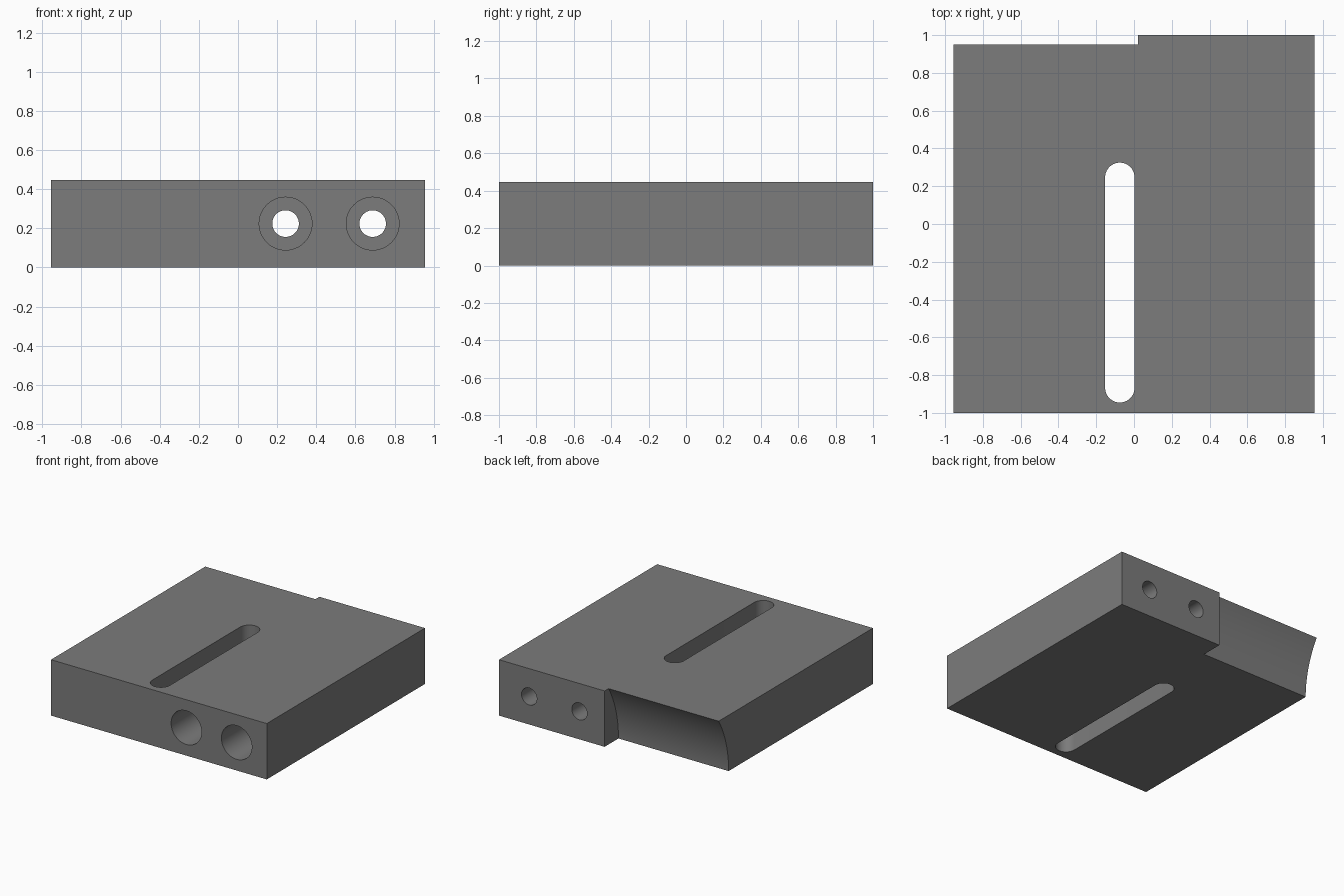
import bpy, bmesh, math
from mathutils import Vector

if "Cube" in bpy.data.objects:
    bpy.data.objects.remove(bpy.data.objects["Cube"])

W, H = 0.955, 0.447          # half width, block height
grey = bpy.data.materials.new("grey")
grey.diffuse_color = (0.2, 0.2, 0.2, 1)
grey.use_nodes = True
grey.node_tree.nodes["Principled BSDF"].inputs["Base Color"].default_value = grey.diffuse_color


def prism(name, points, offset):
    """Extrude a flat outline of 3D points along an offset."""
    bm = bmesh.new()
    face = bm.faces.new([bm.verts.new(p) for p in points])
    ext = bmesh.ops.extrude_face_region(bm, geom=[face])
    bmesh.ops.translate(bm, vec=Vector(offset),
                        verts=[v for v in ext["geom"] if isinstance(v, bmesh.types.BMVert)])
    bmesh.ops.recalc_face_normals(bm, faces=bm.faces)
    mesh = bpy.data.meshes.new(name)
    bm.to_mesh(mesh)
    bm.free()
    obj = bpy.data.objects.new(name, mesh)
    bpy.context.collection.objects.link(obj)
    mesh.materials.append(grey)
    return obj


def arc(cx, cy, r, a0, a1, n):
    """Points on an arc, angles in degrees."""
    angles = [math.radians(a0 + (a1 - a0) * i / n) for i in range(n + 1)]
    return [(cx + r * math.cos(a), cy + r * math.sin(a)) for a in angles]


# Main block
block = prism("slotted_block", [(-W, -1, 0), (W, -1, 0), (W, 1, 0), (-W, 1, 0)], (0, 0, H))
cutters = []

# Concave recess along the left half of the back
R, foot = 0.86, 0.825
profile = arc(foot + R, 0, R, 184, 140, 33) + [(1.3, 0.6), (1.3, -0.06)]
cutters.append(prism("recess_cutter", [(-1.2, y, z) for y, z in profile], (1.22, 0, 0)))

# Long slot through the top
r = 0.078
outline = arc(-0.075, 0.325 - r, r, 0, 180, 20) + arc(-0.075, -0.945 + r, r, 180, 360, 20)
cutters.append(prism("slot_cutter", [(x, y, -0.1) for x, y in outline], (0, 0, 0.7)))

# Stepped bolt holes: wide bore at the front, narrow hole through the back
for x in (0.243, 0.688):
    for name, radius, start, length in (("bore", 0.135, -1.1, 1.1), ("bolt_hole", 0.068, -1.2, 2.4)):
        ring = arc(x, 0.224, radius, 0, 360, 48)[:-1]
        cutters.append(prism(name + "_cutter", [(px, start, pz) for px, pz in ring], (0, length, 0)))

# Cut every recess and hole out of the block
bpy.context.view_layer.objects.active = block
block.select_set(True)
for cutter in cutters:
    mod = block.modifiers.new("cut", "BOOLEAN")
    mod.operation, mod.solver, mod.object = "DIFFERENCE", "EXACT", cutter
    bpy.ops.object.modifier_apply(modifier=mod.name)
    bpy.data.objects.remove(cutter)

bpy.ops.object.shade_smooth_by_angle(angle=math.radians(30))
